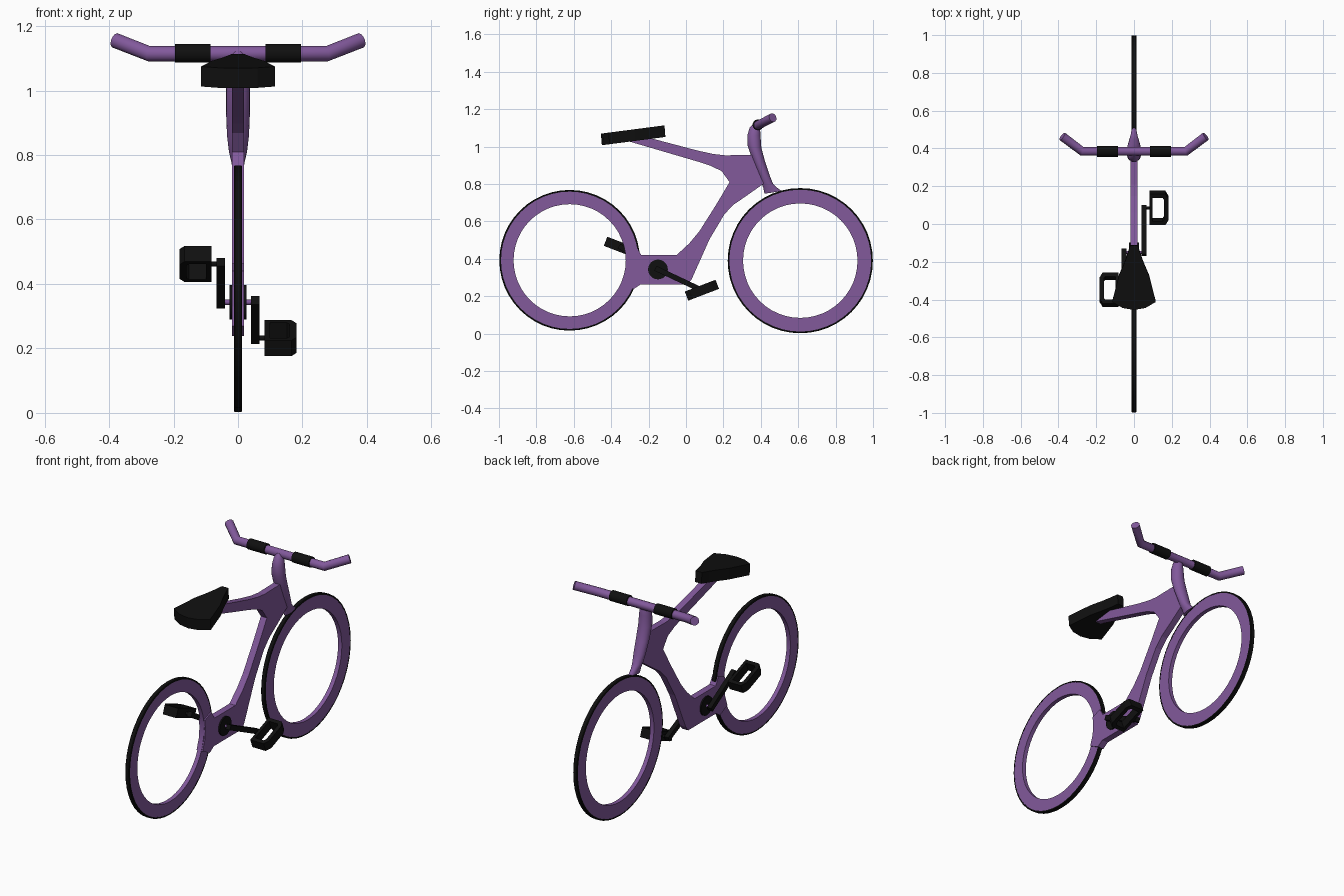
import bpy, bmesh
from math import sin, cos, pi, radians
from mathutils import Vector, Matrix

if "Cube" in bpy.data.objects:
    bpy.data.objects.remove(bpy.data.objects["Cube"])


def material(name, rgb):
    m = bpy.data.materials.new(name)
    m.diffuse_color = (*rgb, 1)
    m.use_nodes = True
    m.node_tree.nodes["Principled BSDF"].inputs["Base Color"].default_value = m.diffuse_color
    return m


PURPLE = material("purple", (0.223, 0.1, 0.33))
BLACK = material("black", (0.005, 0.005, 0.005))


def finish(name, bm, mat, smooth=False):
    bmesh.ops.recalc_face_normals(bm, faces=bm.faces)
    me = bpy.data.meshes.new(name)
    bm.to_mesh(me)
    bm.free()
    ob = bpy.data.objects.new(name, me)
    bpy.context.collection.objects.link(ob)
    me.materials.append(mat)
    if smooth:
        bpy.ops.object.select_all(action='DESELECT')
        ob.select_set(True)
        bpy.context.view_layer.objects.active = ob
        bpy.ops.object.shade_smooth_by_angle(angle=radians(35))
    return ob


def loft(name, rings, mat, closed=False, smooth=True):
    """Skin a list of point rings; closed joins last to first, otherwise ends are capped."""
    bm = bmesh.new()
    vs = [[bm.verts.new(p) for p in r] for r in rings]
    n = len(rings[0])
    for i in range(len(vs) if closed else len(vs) - 1):
        a, b = vs[i], vs[(i + 1) % len(vs)]
        for j in range(n):
            k = (j + 1) % n
            bm.faces.new((a[j], a[k], b[k], b[j]))
    if not closed:
        bm.faces.new(vs[0])
        bm.faces.new(vs[-1])
    return finish(name, bm, mat, smooth)


def hoop(name, cy, cz, r0, r1, w, mat, bevel=0.0, seg=48):
    prof = [(r0, -w), (r1 - bevel, -w), (r1, -w + bevel), (r1, w - bevel), (r1 - bevel, w), (r0, w)]
    if not bevel:
        prof = [(r0, -w), (r1, -w), (r1, w), (r0, w)]
    rings = [[(x, cy + r * cos(t), cz + r * sin(t)) for r, x in prof]
             for t in (2 * pi * i / seg for i in range(seg))]
    loft(name, rings, mat, closed=True)


def cylinder_x(name, x0, x1, cy, cz, r, mat, seg=24):
    loft(name, [[(x, cy + r * cos(2 * pi * i / seg), cz + r * sin(2 * pi * i / seg))
                 for i in range(seg)] for x in (x0, x1)], mat)


# wheels: flat purple rim with a thin black tyre
for label, cy, cz, r, ri in (("rear", -0.622, 0.392, 0.376, 0.30), ("front", 0.611, 0.39, 0.388, 0.306)):
    hoop(label + "_rim", cy, cz, ri, r - 0.007, 0.012, PURPLE)
    hoop(label + "_tyre", cy, cz, r - 0.009, r, 0.0127, BLACK, bevel=0.003)

# frame: one slab cut from a side profile
side = [(-0.32, 1.05), (-0.25, 1.06), (-0.19, 1.045), (0.06, 0.979), (0.147, 0.96), (0.21, 0.953),
        (0.36, 0.956), (0.40, 0.93), (0.45, 0.81), (0.42, 0.805), (0.314, 0.73), (0.255, 0.69),
        (0.206, 0.639), (0.126, 0.505), (0.03, 0.29), (0.008, 0.262), (-0.244, 0.262),
        (-0.28, 0.238), (-0.345, 0.27), (-0.325, 0.33), (-0.32, 0.39), (-0.325, 0.44),
        (-0.265, 0.463), (-0.239, 0.42), (-0.05, 0.42), (0.019, 0.484), (0.072, 0.548),
        (0.163, 0.692), (0.233, 0.81), (0.19, 0.869), (0.13, 0.898), (0.072, 0.917), (-0.32, 1.032)]
loft("frame", [[(x, y, z) for y, z in side] for x in (-0.019, 0.019)], PURPLE, smooth=False)

# steering tube: tapered oval sections (y, z, half depth, half width, slope)
sections = [(0.375, 1.122, 0.014, 0.014, 0.0), (0.368, 1.10, 0.028, 0.025, 0.0),
            (0.363, 1.06, 0.035, 0.033, 0.0), (0.366, 1.00, 0.037, 0.037, -0.2),
            (0.387, 0.93, 0.036, 0.037, -0.3), (0.413, 0.86, 0.033, 0.034, -0.3),
            (0.432, 0.81, 0.032, 0.028, -0.2), (0.450, 0.78, 0.037, 0.021, 0.0),
            (0.466, 0.755, 0.046, 0.017, 0.15)]
loft("steering_tube", [[(b * cos(t), y + a * sin(t), z - s * -a * sin(t))
                        for t in (2 * pi * i / 20 for i in range(20))]
                       for y, z, a, b, s in sections], PURPLE)

# handlebar: bevelled curve with forward-swept ends
cu = bpy.data.curves.new("handlebar", 'CURVE')
cu.dimensions = '3D'
cu.bevel_depth = 0.024
cu.bevel_resolution = 4
cu.use_fill_caps = True
path = [(-0.38, 0.464, 1.155), (-0.275, 0.385, 1.114), (0.275, 0.385, 1.114), (0.38, 0.464, 1.155)]
sp = cu.splines.new('POLY')
sp.points.add(len(path) - 1)
for p, co in zip(sp.points, path):
    p.co = (*co, 1)
cu.materials.append(PURPLE)
bpy.context.collection.objects.link(bpy.data.objects.new("handlebar", cu))

# grips
for label, s in (("left", -1), ("right", 1)):
    cylinder_x(label + "_grip", s * 0.086, s * 0.196, 0.385, 1.116, 0.029, BLACK)

# seat: tapered outline, tilted up to the front
half = [(0.02, -0.115), (0.034, -0.16), (0.05, -0.205), (0.08, -0.275), (0.115, -0.413), (0.06, -0.445)]
outline = half + [(0, -0.455)] + [(-x, y) for x, y in reversed(half)]
loft("seat", [[(x, y - dy, 1.114 + (y + 0.11) * 0.13 - dz) for x, y in outline]
              for dz, dy in ((0, 0), (0.062, -0.005))], BLACK, smooth=False)

# crank hub and axle
HUB = Vector((0, -0.15, 0.343))
cylinder_x("hub", -0.027, 0.027, HUB.y, HUB.z, 0.053, BLACK)
cylinder_x("axle", -0.05, 0.05, HUB.y, HUB.z, 0.008, PURPLE, 12)

# crank arms and open-frame pedals on both sides
for label, s, end, tilt in (("right", 1, Vector((0, 0.085, 0.232)), 21),
                            ("left", -1, Vector((0, -0.348, 0.462)), -21)):
    d = (end - HUB).normalized()
    nrm = Vector((0, -d.z, d.y)) * 0.014
    a, b = HUB - d * 0.015, end + d * 0.012
    loft(label + "_crank", [[Vector((x, 0, 0)) + p for p in (a + nrm, b + nrm, b - nrm, a - nrm)]
                            for x in (s * 0.041, s * 0.067)], BLACK, smooth=False)
    cylinder_x(label + "_pedal_pin", s * 0.06, s * 0.09, end.y, end.z, 0.008, BLACK, 12)
    outer = [(0.082, -0.088), (0.166, -0.088), (0.182, -0.06), (0.182, 0.06), (0.166, 0.088), (0.082, 0.088)]
    inner = [(0.099, -0.066), (0.152, -0.066), (0.16, -0.055), (0.16, 0.055), (0.152, 0.066), (0.099, 0.066)]
    rot = Matrix.Rotation(radians(tilt), 3, 'X')
    rings = [[end + rot @ Vector((s * x, y, z)) for x, y in o]
             for o, z in ((outer, -0.026), (outer, 0.026), (inner, 0.026), (inner, -0.026))]
    loft(label + "_pedal", rings, BLACK, closed=True, smooth=False)
